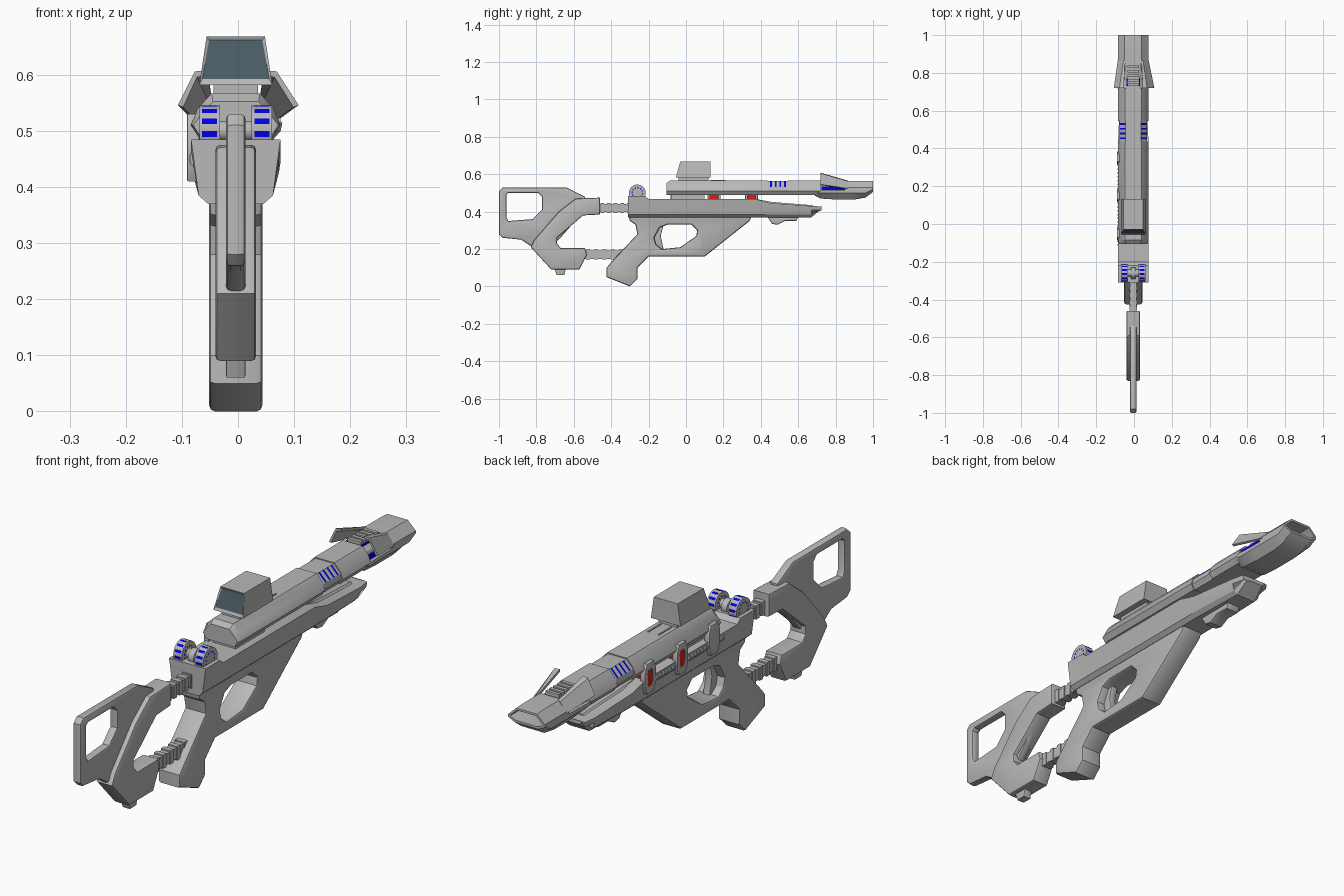
import bpy, bmesh, math
from mathutils import Matrix, Vector

cube = bpy.data.objects.get("Cube")
if cube:
    bpy.data.objects.remove(cube)

CX = -0.004   # centre plane of the body
U = 0.01      # profile units
parts = []


def material(name, *rgb):
    m = bpy.data.materials.new(name)
    m.use_nodes = True
    m.diffuse_color = (*rgb, 1)
    m.node_tree.nodes["Principled BSDF"].inputs["Base Color"].default_value = (*rgb, 1)
    return m


GREY = material("grey plastic", 0.48, 0.48, 0.48)
BLUE = material("blue", 0, 0, 0.9)
RED = material("red", 0.75, 0.01, 0.01)
GLASS = material("slate glass", 0.07, 0.105, 0.125)


def finish(name, bm, *mats):
    bmesh.ops.recalc_face_normals(bm, faces=bm.faces)
    mesh = bpy.data.meshes.new(name)
    bm.to_mesh(mesh)
    bm.free()
    ob = bpy.data.objects.new(name, mesh)
    bpy.context.collection.objects.link(ob)
    for m in mats or (GREY,):
        mesh.materials.append(m)
    parts.append(ob)


def plate(name, half, bevel, outline, hole=None, x=CX, mat=GREY):
    """Side profile in (y, z), with an optional hole, chamfered to a given half width."""
    cu = bpy.data.curves.new(name, 'CURVE')
    cu.dimensions, cu.fill_mode = '2D', 'BOTH'
    cu.extrude, cu.bevel_depth, cu.offset = half - bevel, bevel, -bevel
    cu.bevel_resolution = 1
    for pts in filter(None, (outline, hole)):
        sp = cu.splines.new('POLY')
        sp.points.add(len(pts) - 1)
        for p, (a, b) in zip(sp.points, pts):
            p.co = (a * U, b * U, 0, 1)
        sp.use_cyclic_u = True
    tmp = bpy.data.objects.new(name + "_curve", cu)
    bpy.context.collection.objects.link(tmp)
    bpy.context.view_layer.update()
    mesh = bpy.data.meshes.new_from_object(tmp.evaluated_get(bpy.context.evaluated_depsgraph_get()))
    bpy.data.objects.remove(tmp)
    bm = bmesh.new()
    bm.from_mesh(mesh)
    bpy.data.meshes.remove(mesh)
    bmesh.ops.remove_doubles(bm, verts=bm.verts, dist=1e-5)
    axes = Matrix(((0, 0, 1, x), (1, 0, 0, 0), (0, 1, 0, 0), (0, 0, 0, 1)))
    bmesh.ops.transform(bm, matrix=axes, verts=bm.verts)
    finish(name, bm, mat)


def loft(sections, side=0):
    """Bridge cross-sections along y; half sections are mirrored unless a side is given."""
    bm, rings = bmesh.new(), []
    for y, half in sections:
        pts = [(side * a, b) for a, b in half] if side else half + [(-a, b) for a, b in reversed(half)]
        rings.append([bm.verts.new((CX + a * U, y * U, b * U)) for a, b in pts])
    for r, s in zip(rings, rings[1:]):
        for i in range(len(r)):
            j = (i + 1) % len(r)
            bm.faces.new((r[i], r[j], s[j], s[i]))
    bm.faces.new(rings[0])
    bm.faces.new(rings[-1])
    bmesh.ops.recalc_face_normals(bm, faces=bm.faces)
    return bm


def box(name, x, y, z, mat=GREY):
    bm = bmesh.new()
    bmesh.ops.create_cube(bm, size=1)
    for v in bm.verts:
        v.co = Vector([(r[0] + r[1]) / 2 * U + c * (r[1] - r[0]) * U for r, c in zip((x, y, z), v.co)])
        v.co.x += CX
    finish(name, bm, mat)


def cylinder(bm, axis, r, length, at, segs=24):
    bmesh.ops.create_cone(bm, cap_ends=True, segments=segs, radius1=r, radius2=r, depth=length,
                          matrix=Matrix.Translation(at) @ Matrix.Rotation(math.pi / 2, 4, axis))


# Stock
plate("butt_frame", 0.017, 0.008,
      [(-100, 51), (-98, 53), (-64, 53), (-54, 48), (-54, 41), (-68, 25), (-79, 19), (-88, 25), (-98, 26), (-100, 28)],
      [(-96, 49), (-95, 50), (-79, 50), (-77, 48), (-77, 41), (-82, 36), (-95, 35), (-96, 37)])
plate("stock_body", 0.036, 0.008,
      [(-59, 47), (-46, 47.5), (-46, 38.5), (-55, 38), (-69, 26), (-69, 23), (-67, 20.5), (-54, 20.5), (-53, 17),
       (-57, 9), (-72, 9), (-83, 21), (-81, 25), (-68, 40)])
plate("stock_foot", 0.017, 0.003, [(-71, 11), (-69, 6), (-65, 6), (-64, 11)])

# Ribbed rods joining the stock to the body
for name, y0, y1, z in (("upper_rod", -48, -30, 42), ("lower_rod", -56, -34, 17)):
    box(name, (-1.7, 1.7), (y0, y1), (z - 2.2, z + 2.2))
    for i in range(5):
        y = y0 + (i + 0.6) * (y1 - y0) / 5
        box(name + "_rib", (-2, 2), (y, y + 2), (z - 2.7, z + 2.7))

# Grip and trigger
plate("grip_frame", 0.048, 0.011,
      [(-31, 39), (-30, 35), (-27, 33), (-26, 28), (-40, 13), (-42.5, 10), (-42.5, 5), (-30, 0), (-26, 4), (-26, 10),
       (-20, 16), (10, 16), (34, 35), (36, 39)],
      [(-17, 26), (-14, 31.5), (-10, 33), (3, 33), (6, 30), (5.5, 27), (-3, 21), (-13, 20), (-16, 22.5)])
plate("trigger", 0.015, 0.004, [(-17, 33), (-12, 33), (-13.5, 27), (-12, 20), (-17, 20)])


# Receiver and forearm
def hull(top, wide=8, low=37):
    return [(wide, top), (wide - 0.3, top - 2), (wide * 0.83, low + 1.5), (wide * 0.62, low)]


finish("receiver", loft([(-31, hull(48.5)), (-22, hull(48.5)), (-20, hull(46.8)), (37, hull(46.8)), (45, hull(44.6)),
                         (67, hull(43, 7)), (72.5, hull(42.8, 6, 41.5))]))
finish("forearm_ridge", loft([(37, [(4, 46.8), (5, 44)]), (46, [(3, 45.2), (5, 43)]), (68, [(2, 43.4), (4, 42)])]))
plate("front_stop", 0.03, 0.006, [(43, 38), (46, 33.5), (49, 33), (53, 35), (59, 35), (60.5, 38)])
box("barrel_mount", (-5, 5), (-8, 10), (46, 50))

# Adjustment wheels with blue marks on rim and sides
for s in (-1, 1):
    mid = CX + s * 0.0465
    bm = bmesh.new()
    cylinder(bm, 'Y', 0.045, 0.037, (mid, -0.26, 0.5))
    caps = [f for f in bm.faces if len(f.verts) > 4]
    rim = [f for f in bm.faces if len(f.verts) == 4]
    rim.sort(key=lambda f: math.atan2(f.calc_center_median().z - 0.5, f.calc_center_median().y + 0.26))
    marks = rim[::2]
    bmesh.ops.inset_individual(bm, faces=marks, thickness=0.001)
    for f in marks:
        f.material_index = 1
        for v in f.verts:
            v.co.x = mid + (v.co.x - mid) * 0.75
    for f in caps:
        bmesh.ops.inset_region(bm, faces=[f], thickness=0.014)
        for ring in bmesh.ops.inset_region(bm, faces=[f], thickness=0.006)["faces"][::2]:
            ring.material_index = 1
    finish("wheel", bm, GREY, BLUE)
bm = bmesh.new()
cylinder(bm, 'Y', 0.018, 0.07, (CX, -0.26, 0.5))
cylinder(bm, 'Y', 0.03, 0.025, (CX, -0.26, 0.495))
finish("wheel_axle", bm)


# Barrel
def barrel(k=1.0, drop=0):
    return [(4.3 * k, 56.7 - drop), (6.8 * k, 54 - drop), (8 * k, 51), (6.5 * k, 48.8)]


finish("upper_barrel", loft([(-10.5, barrel(0.95, 1.5)), (-8.5, barrel()), (43.5, barrel())]))
finish("front_barrel", loft([(54.5, barrel()), (72, barrel())]))

# Neck with four thin blue stripes on its upper slopes
neck = [(4, 56.3), (7, 53.2), (7.4, 51), (6, 48.9)]
cuts = [43] + [y + d for y in (45, 47.5, 50, 52.5) for d in (0, 0.9)] + [55]
bm = loft([(y, neck) for y in cuts])
for f in bm.faces:
    c = f.calc_center_median()
    if c.z > 0.54 and abs(f.normal.x) > 0.3 and any(y < c.y / U < y + 0.9 for y in cuts[1:-1:2]):
        f.material_index = 1
finish("striped_neck", bm, GREY, BLUE)
for s in (-1, 1):
    box("top_rail", sorted((s * 2, s * 2.6)), (13, 21), (56.4, 57))

# Muzzle with an open bore
core = [(3.4, 56), (5.6, 54.5), (6.6, 52), (6.6, 49)]
finish("muzzle_core", loft([(71, core), (88, core)]))
finish("muzzle_cradle", loft([(69, [(6, 51.5), (7, 50), (4, 48.5)]), (72, [(8.3, 51.5), (8, 50), (5, 47)]),
                              (80, [(8, 51.5), (8, 50), (5, 46.5)]), (88, [(8, 51.5), (8, 50), (5, 46.5)])]))
bm = loft([(85, [(4.5, 56.5), (8, 53), (8, 50), (5, 46.5)]), (90, [(4.5, 56.5), (8, 53), (8, 50), (5, 46.5)]),
           (96, [(4.5, 56.5), (8, 53), (8, 50), (5, 47.5)]), (100, [(4.5, 56.3), (8, 53), (8, 52), (5, 50.5)])])
end = max(bm.faces, key=lambda f: f.calc_center_median().y)
bmesh.ops.inset_region(bm, faces=[end], thickness=0.009)
bmesh.ops.inset_region(bm, faces=[end], thickness=0.001)
bmesh.ops.translate(bm, vec=(0, -0.07, 0), verts=end.verts)
finish("muzzle", bm)
for i in range(5):
    box("muzzle_rib", (-3, 3), (73 + 2.4 * i, 74.4 + 2.4 * i), (55, 57.4))

# Flared wings and blue marks beneath them
for s in (-1, 1):
    w = 11.2 if s > 0 else 10.3
    finish("muzzle_wing", loft(
        [(72, [(5, 60.8), (7.3, 60.6), (w, 54.6), (w - 0.9, 54.2), (6.9, 59.6), (5, 59.8)]),
         (86.5, [(4.4, 56.6), (5.2, 56.2), (8.2, 52.4), (7.2, 52), (4.8, 55), (4.2, 55.6)])], side=s))
    box("blue_mark", sorted((s * 6.2, s * 7)), (72.5, 85), (51.6, 53.4), BLUE)
    box("blue_top_mark", sorted((s * 3, s * 3.7)), (73, 77.5), (55, 56.3), BLUE)

# Sight: tapered hood with a slanted glass front
box("sight_base", (-4, 4), (-4, 12), (56, 59))
bm = bmesh.new()
for w, y0, z in ((6.5, -5.5, 58.2), (5.2, -3, 66.8)):
    for a, y in ((-w, y0), (w, y0), (w, 13.2), (-w, 13.2)):
        bm.verts.new((CX + a * U, y * U, z * U))
bmesh.ops.convex_hull(bm, input=bm.verts)
bmesh.ops.dissolve_limit(bm, angle_limit=0.02, verts=bm.verts, edges=bm.edges)
bmesh.ops.recalc_face_normals(bm, faces=bm.faces)
front = min(bm.faces, key=lambda f: f.normal.y)
bmesh.ops.inset_region(bm, faces=[front], thickness=0.007, depth=-0.004)
for v in front.verts:
    if v.co.z < 0.62:
        v.co.z += 0.007
front.material_index = 1
finish("sight_hood", bm, GREY, GLASS)

# Side canister row with three open brackets, two of them holding red lamps
bm = bmesh.new()
cylinder(bm, 'X', 0.016, 0.5, (-0.07, 0.13, 0.45), 12)
for i in range(24):
    cylinder(bm, 'X', 0.018, 0.008, (-0.07, -0.11 + 0.02 * i, 0.45), 12)
finish("canister_tube", bm)


def lozenge(y, wide, tall):
    corners = ((-0.6, 1), (0.6, 1), (1, 0.5), (1, -0.5), (0.6, -1), (-0.6, -1), (-1, -0.5), (-1, 0.5))
    return [(y + a * wide, 47 + b * tall) for a, b in corners]


for y, lit in ((-5, False), (15, True), (35, True)):
    plate("bracket", 0.011, 0.003, lozenge(y, 3.4, 6), lozenge(y, 1.6, 3.2) if lit else None, x=-0.08)
    if lit:
        plate("red_lamp", 0.008, 0.001, lozenge(y, 2.2, 3.8), x=-0.08, mat=RED)
        box("lamp_core", (-7, -4), (y - 2.4, y + 2.4), (46, 49), RED)

# Smooth only the gentle curves
bpy.ops.object.select_all(action='DESELECT')
for ob in parts:
    ob.select_set(True)
bpy.context.view_layer.objects.active = parts[0]
bpy.ops.object.shade_smooth_by_angle(angle=math.radians(28))
